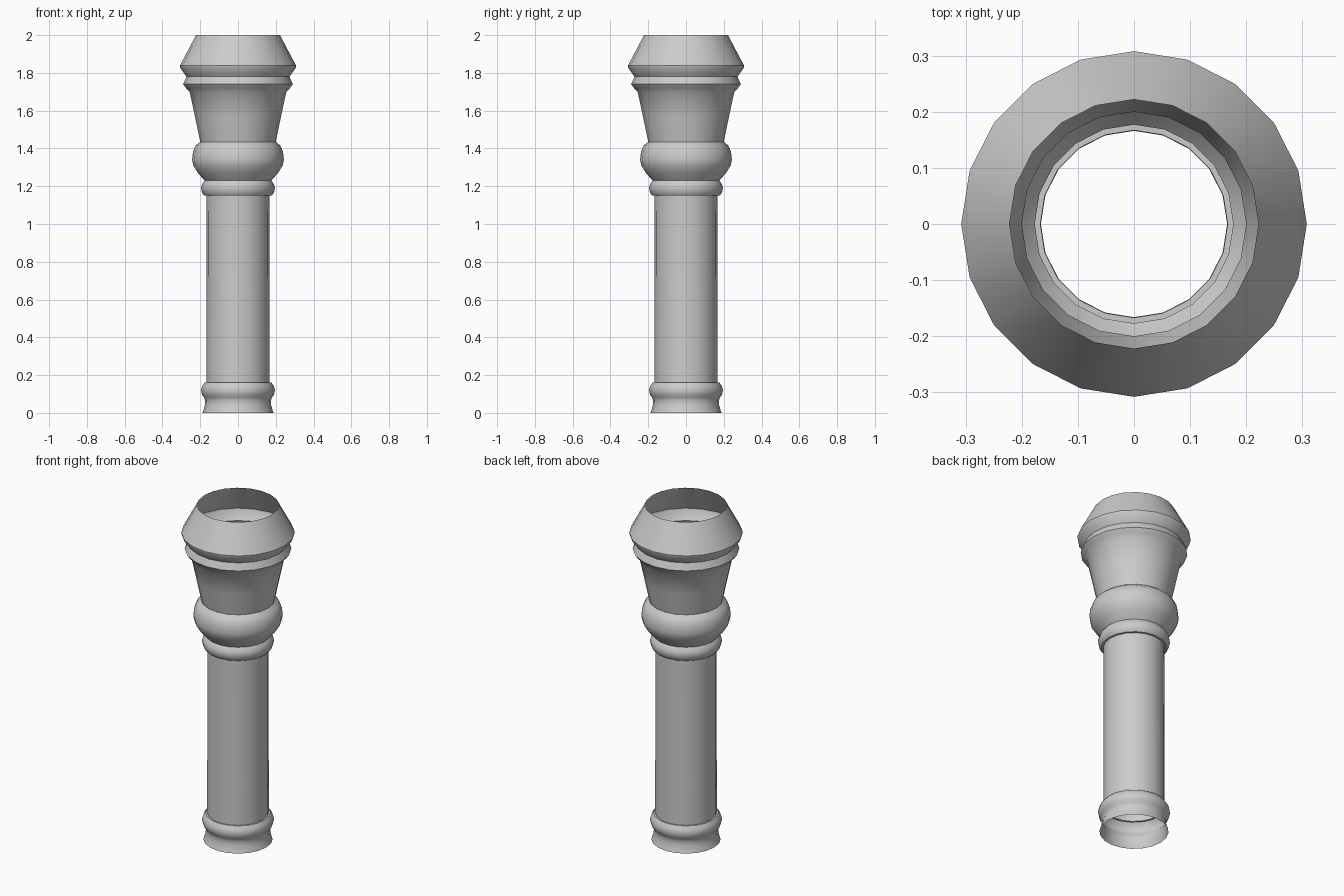
import bpy, bmesh
from math import cos, sin, tau, radians

if "Cube" in bpy.data.objects:
    bpy.data.objects.remove(bpy.data.objects["Cube"])

SIDES = 20


def lathe(name, profile):
    """Turn an open (radius, height) profile around the z axis."""
    bm = bmesh.new()
    rings = [[bm.verts.new((r * cos(tau * i / SIDES), r * sin(tau * i / SIDES), z))
              for i in range(SIDES)] for r, z in profile]
    for low, high in zip(rings, rings[1:]):
        for i in range(SIDES):
            j = (i + 1) % SIDES
            bm.faces.new((low[i], low[j], high[j], high[i]))
    mesh = bpy.data.meshes.new(name)
    bm.to_mesh(mesh)
    bm.free()
    obj = bpy.data.objects.new(name, mesh)
    bpy.context.collection.objects.link(obj)
    bpy.ops.object.select_all(action='DESELECT')
    obj.select_set(True)
    bpy.context.view_layer.objects.active = obj
    bpy.ops.object.shade_smooth_by_angle(angle=radians(35))
    return obj


def bead(z):
    """Rounded ring profile, 0.08 tall."""
    return [(0.179, z), (0.19, z + 0.015), (0.196, z + 0.04),
            (0.19, z + 0.062), (0.177, z + 0.08)]


# Flared foot with the lower bead, stepping in to the shaft
lathe("foot", [(0.188, 0), (0.184, 0.01), (0.176, 0.04), (0.174, 0.065)]
      + bead(0.08) + [(0.167, 0.16)])

# Plain shaft
lathe("shaft", [(0.167, 0.16), (0.167, 0.41), (0.166, 1.0), (0.167, 1.15)])

# Upper bead
lathe("collar", [(0.167, 1.15)] + bead(1.15))

# Swollen knop
lathe("knop", [(0.177, 1.23), (0.212, 1.27), (0.237, 1.31), (0.243, 1.34),
               (0.238, 1.385), (0.224, 1.415), (0.2, 1.435)])

# Tapered cup with its rim moulding
lathe("cup", [(0.2, 1.435), (0.228, 1.57), (0.256, 1.70), (0.274, 1.718),
              (0.29, 1.74), (0.273, 1.78)])

# Sloped open cap
lathe("cap", [(0.273, 1.78), (0.306, 1.826), (0.308, 1.838), (0.222, 2.0)])
